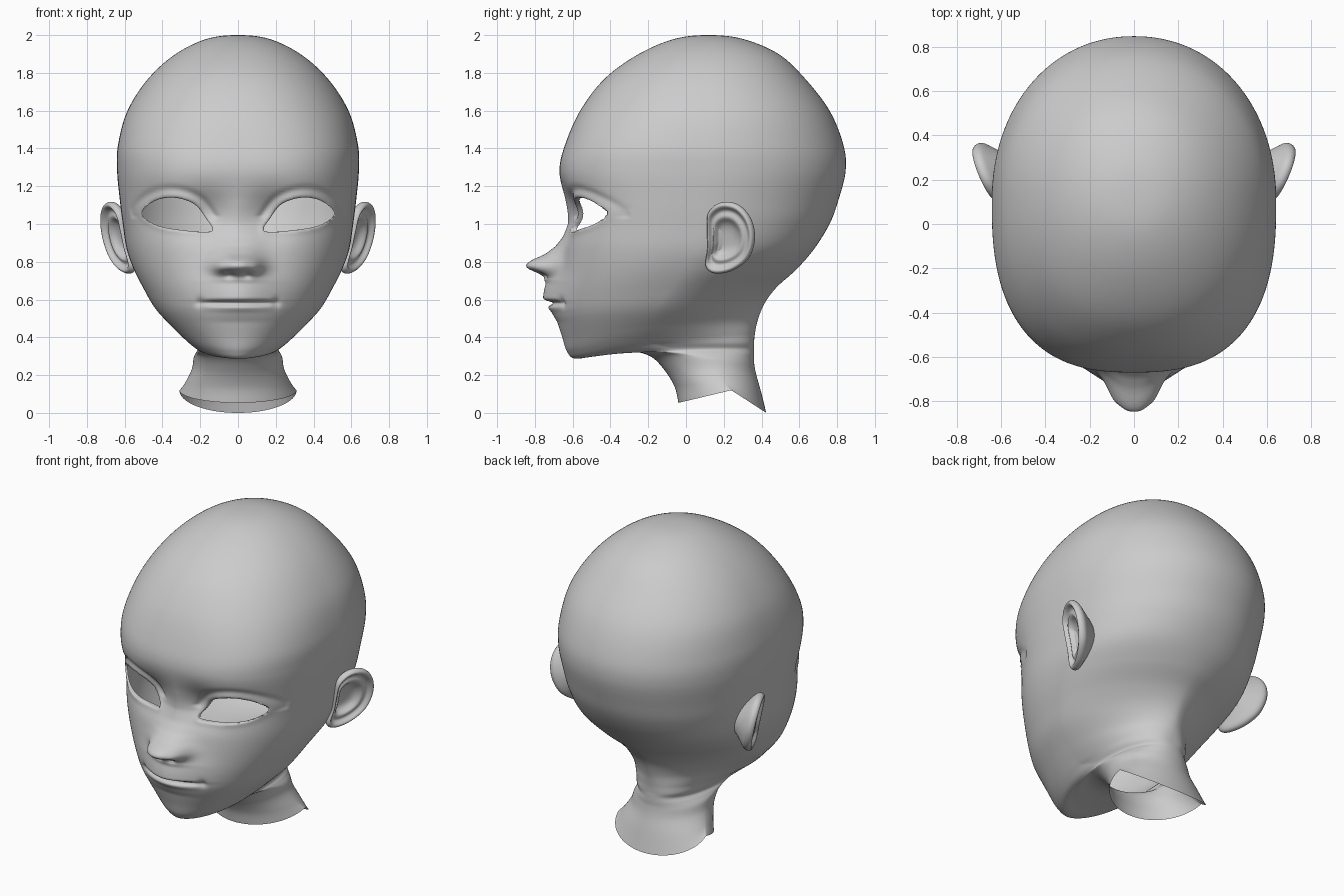
import bpy, bmesh, math
from mathutils import Vector, Matrix

if "Cube" in bpy.data.objects:
    bpy.data.objects.remove(bpy.data.objects["Cube"])


def catmull(a, b, c, d, t):
    return [0.5 * (2 * q + (r - p) * t + (2 * p - 5 * q + 4 * r - s) * t * t
                   + (3 * q - p - 3 * r + s) * t ** 3) for p, q, r, s in zip(a, b, c, d)]


def closed_curve(pts, steps):
    n = len(pts)
    return [catmull(pts[i - 1], pts[i], pts[(i + 1) % n], pts[(i + 2) % n], k / steps)
            for i in range(n) for k in range(steps)]


def table(tab, v):
    if v <= tab[0][0]:
        return tab[0][1]
    for (a, p), (b, q) in zip(tab, tab[1:]):
        if v <= b:
            return p + (q - p) * (v - a) / (b - a)
    return tab[-1][1]


def bump(u, v, su, sv):
    return math.exp(-(u / su) ** 2 - (v / sv) ** 2)


def loft(bm, rings):
    rows = [[bm.verts.new(p) for p in ring] for ring in rings]
    n = len(rows[0])
    for r, s in zip(rows, rows[1:]):
        for i in range(n):
            j = (i + 1) % n
            bm.faces.new((r[i], s[i], s[j], r[j]))


def finish(bm, name):
    bmesh.ops.recalc_face_normals(bm, faces=bm.faces[:])
    for f in bm.faces:
        f.smooth = True
    me = bpy.data.meshes.new(name)
    bm.to_mesh(me)
    bm.free()
    ob = bpy.data.objects.new(name, me)
    bpy.context.collection.objects.link(ob)
    return ob


# Skull rings: front y, back y, y of widest point, half width, z, front roundness
skull = [(0.12, 0.12, 0.12, 0.0, 2.0, 2.05), (-0.06, 0.30, 0.12, 0.165, 1.98, 2.05),
         (-0.25, 0.49, 0.12, 0.33, 1.90, 2.1), (-0.43, 0.63, 0.12, 0.475, 1.77, 2.2),
         (-0.56, 0.76, 0.12, 0.585, 1.60, 2.35), (-0.64, 0.833, 0.10, 0.635, 1.42, 2.55),
         (-0.67, 0.845, 0.10, 0.64, 1.28, 2.6), (-0.64, 0.805, 0.08, 0.625, 1.12, 2.6),
         (-0.63, 0.76, 0.07, 0.61, 1.00, 2.6), (-0.65, 0.68, 0.03, 0.59, 0.87, 2.5)]
# Jaw and neck rings: front y z, widest y z w, back y z, front and back roundness
jaw = [(-0.67, 0.74, -0.02, 0.77, 0.555, 0.585, 0.76, 2.35, 1.9),
       (-0.69, 0.62, -0.08, 0.66, 0.50, 0.48, 0.665, 2.2, 1.7),
       (-0.69, 0.52, -0.14, 0.55, 0.435, 0.415, 0.577, 2.1, 1.6),
       (-0.655, 0.40, -0.18, 0.45, 0.34, 0.38, 0.49, 2.0, 1.75),
       (-0.63, 0.325, -0.20, 0.385, 0.27, 0.365, 0.42, 1.9, 2.2),
       (-0.585, 0.287, -0.15, 0.36, 0.235, 0.36, 0.37, 1.8, 2.5),
       (-0.46, 0.307, -0.05, 0.335, 0.215, 0.36, 0.34, 1.9, 2.3),
       (-0.30, 0.325, 0.03, 0.315, 0.225, 0.36, 0.31, 2.0, 2.2),
       (-0.19, 0.30, 0.10, 0.29, 0.235, 0.36, 0.27, 2.0, 2.1),
       (-0.115, 0.228, 0.15, 0.23, 0.245, 0.37, 0.21, 2.0, 2.0),
       (-0.06, 0.137, 0.20, 0.16, 0.28, 0.395, 0.12, 2.0, 2.0),
       (-0.04, 0.053, 0.24, 0.12, 0.31, 0.425, 0.0, 2.0, 2.0)]
keys = [(f, z, m, z, w, b, z, n, 2.1) for f, b, m, w, z, n in skull] + jaw
k = keys[1]
keys = [(k[5], k[1], k[2], k[3], -k[4], k[0], k[6], k[7], k[8])] + keys + [keys[-1]]

# Eye opening outline (x, z) of one side
eye = closed_curve([(0.14, 0.962), (0.17, 1.03), (0.235, 1.108), (0.345, 1.14), (0.445, 1.12),
                    (0.51, 1.055), (0.435, 0.995), (0.30, 0.968)], 6)
eye = [Vector(p) for p in eye]


def eye_test(x, z):
    """Inside flag, distance and nearest outline point."""
    p, inside, best, near = Vector((x, z)), False, 9.0, None
    for a, b in zip(eye, eye[1:] + eye[:1]):
        if (a.y > z) != (b.y > z) and x < a.x + (z - a.y) * (b.x - a.x) / (b.y - a.y):
            inside = not inside
        e = b - a
        q = a + e * max(0.0, min(1.0, (p - a).dot(e) / e.length_squared))
        d = (p - q).length
        if d < best:
            best, near = d, q
    return inside, best, near


def near_eye(co):
    return co.y < -0.2 and abs(co.x) < 0.6 and 0.88 < co.z < 1.25


nose = [(0.69, 0), (0.72, 0.03), (0.74, 0.08), (0.765, 0.16), (0.785, 0.174), (0.81, 0.155),
        (0.84, 0.092), (0.88, 0.045), (0.93, 0.015), (1.0, 0)]
muzzle = [(0.48, 0), (0.53, 0.018), (0.555, 0.036), (0.58, 0.038), (0.60, 0.066),
          (0.65, 0.065), (0.70, 0.062), (0.76, 0.02), (0.82, 0)]


def relief(co):
    """Forward push of the face surface."""
    x, z = abs(co.x), co.z
    h = table(nose, z) * math.exp(-(x / 0.122) ** 2.6)
    h += table(muzzle, z) * bump(x, 0, 0.17, 1)
    h += 0.02 * bump(x - 0.095, z - 0.77, 0.03, 0.03)            # nostril wings
    h -= 0.025 * bump(x - 0.045, z - 0.73, 0.022, 0.014)         # nostrils
    if x < 0.21:                                                 # mouth line
        h -= 0.035 * math.exp(-((z - 0.583) / 0.011) ** 2) * (1 - (x / 0.21) ** 4)
    h -= 0.015 * bump(x - 0.205, z - 0.585, 0.02, 0.025)         # mouth corners
    h -= 0.055 * bump(x - 0.18, z - 1.05, 0.12, 0.11)            # eye sockets
    h -= 0.015 * bump(x - 0.42, z - 1.08, 0.12, 0.10)
    if near_eye(co):                                             # eyelids
        inside, d, q = eye_test(x, z)
        if not inside:
            h += 0.008 * math.exp(-(d / 0.02) ** 2)
            if z > 1.03:
                h -= 0.012 * math.exp(-((d - 0.045) / 0.016) ** 2)
    return h


# Head and neck shell
N, STEPS = 240, 12
rings = []
for i in range(1, len(keys) - 2):
    last = i == len(keys) - 3
    for s in range(STEPS + (1 if last else 0)):
        fy, fz, my, mz, w, by, bz, nf, nb = catmull(*keys[i - 1:i + 3], s / STEPS)
        ring = []
        for j in range(N):
            u = 2 * math.pi * j / N
            phi = u - 0.42 * math.sin(u)
            c, sn = math.cos(phi), math.sin(phi)
            ey, ez, n = (fy, fz, nf) if c >= 0 else (by, bz, nb)
            r = (abs(c) ** n + abs(sn) ** n) ** (-1 / n)
            a = abs(c) * r
            ring.append(Vector((w * sn * r, my + (ey - my) * a, mz + (ez - mz) * a)))
        rings.append(ring)
bm = bmesh.new()
loft(bm, rings)
bmesh.ops.remove_doubles(bm, verts=bm.verts[:], dist=0.0002)
for v in bm.verts:
    if v.co.y < -0.3 and 0.45 < v.co.z < 1.4:
        v.co.y -= relief(v.co)
bmesh.ops.smooth_vert(bm, verts=[v for v in bm.verts if not v.is_boundary], factor=0.4,
                      use_axis_x=True, use_axis_y=True, use_axis_z=True)

# Eye openings with a thin lid edge
inner = {}
for v in bm.verts:
    if near_eye(v.co):
        inside, d, q = eye_test(abs(v.co.x), v.co.z)
        if inside:
            inner[v] = q
gone = [f for f in bm.faces if all(v in inner for v in f.verts)]
bmesh.ops.delete(bm, geom=gone, context='FACES')
for v, q in inner.items():
    if v.is_valid:
        v.co.x = math.copysign(q.x, v.co.x)
        v.co.z = q.y
rim = [e for e in bm.edges if e.is_boundary and all(near_eye(v.co) for v in e.verts)]
ext = bmesh.ops.extrude_edge_only(bm, edges=rim)
for g in ext['geom']:
    if isinstance(g, bmesh.types.BMVert):
        g.co.y += 0.02
finish(bm, "head")

# Ears: cupped plate, mirrored
outline = closed_curve([(0.114, 1.06), (0.18, 1.113), (0.27, 1.10), (0.336, 1.025), (0.357, 0.92),
                        (0.325, 0.815), (0.24, 0.75), (0.145, 0.735), (0.10, 0.775),
                        (0.11, 0.87), (0.108, 0.97)], 6)
section = [(0.05, -0.05), (0.3, -0.05), (0.45, -0.038), (0.55, -0.012), (0.63, -0.008),
           (0.72, -0.022), (0.8, -0.012), (0.87, 0.008), (0.94, 0.008), (0.99, -0.006),
           (1.0, -0.02), (0.97, -0.036), (0.88, -0.05), (0.7, -0.075), (0.5, -0.105),
           (0.35, -0.13)]
out = Vector((0.9, -0.4, -0.15))
rings = []
for r, h in section:
    cy, cz = 0.21 - 0.03 * (1 - r), 0.93 - 0.03 * (1 - r)
    ring = []
    for y, z in outline:
        y, z = cy + (y - cy) * r, cz + (z - cz) * r
        ring.append(Vector((0.60 + (y - 0.1) * 0.45 + (z - 0.92) * 0.22, y, z)) + out * h)
    rings.append(ring)
bm = bmesh.new()
loft(bm, rings)
bm.verts.ensure_lookup_table()
bm.faces.new([bm.verts[i] for i in range(len(outline))])
ears = finish(bm, "ears")
sub = ears.modifiers.new("smooth", 'SUBSURF')
sub.levels = sub.render_levels = 1
ears.modifiers.new("mirror", 'MIRROR')
